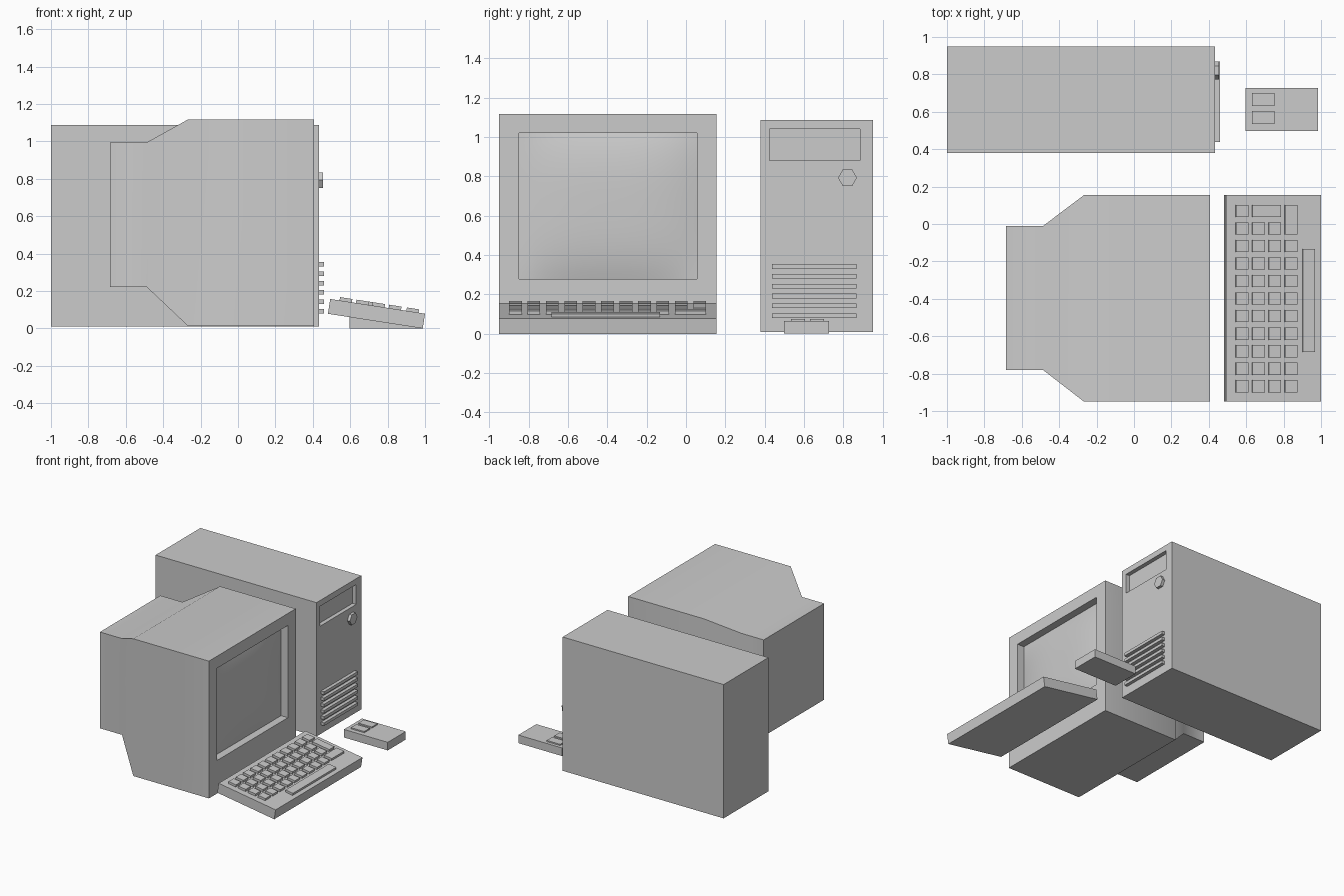
import bpy, bmesh, math
from mathutils import Matrix, Vector

if "Cube" in bpy.data.objects:
    bpy.data.objects.remove(bpy.data.objects["Cube"])


def finish(name, bm, smooth=None):
    bmesh.ops.recalc_face_normals(bm, faces=bm.faces)
    me = bpy.data.meshes.new(name)
    bm.to_mesh(me)
    bm.free()
    ob = bpy.data.objects.new(name, me)
    bpy.context.collection.objects.link(ob)
    if smooth:
        bpy.ops.object.select_all(action='DESELECT')
        ob.select_set(True)
        bpy.context.view_layer.objects.active = ob
        bpy.ops.object.shade_smooth_by_angle(angle=math.radians(smooth))
    return ob


def loft(name, sections, smooth=None, cap_front=True):
    """Skin rectangles (x, y0, y1, z0, z1) along x."""
    bm = bmesh.new()
    loops = [[bm.verts.new((x, y, z)) for y, z in
              ((y0, z0), (y1, z0), (y1, z1), (y0, z1))]
             for x, y0, y1, z0, z1 in sections]
    for a, b in zip(loops, loops[1:]):
        for i in range(4):
            j = (i + 1) % 4
            bm.faces.new((a[i], a[j], b[j], b[i]))
    bm.faces.new(loops[0])
    if cap_front:
        bm.faces.new(loops[-1])
    return finish(name, bm, smooth)


def add_box(bm, x0, x1, y0, y1, z0, z1, matrix=Matrix()):
    size = Matrix.Diagonal((x1 - x0, y1 - y0, z1 - z0, 1))
    centre = Matrix.Translation(((x0 + x1) / 2, (y0 + y1) / 2, (z0 + z1) / 2))
    bmesh.ops.create_cube(bm, size=1, matrix=matrix @ centre @ size)


def boxes(name, items, matrix=Matrix()):
    bm = bmesh.new()
    for b in items:
        add_box(bm, *b, matrix=matrix)
    return finish(name, bm)


# Tower case with recessed drive bay
FRONT = 0.433
bay = (0.425, 0.885, 0.88, 1.04)
case = (0.38, 0.95, 0.01, 1.087)
loft("tower_case", [(-1, *case), (FRONT, *case), (FRONT, *bay), (0.40, *bay)])

# Vent slats
boxes("tower_vents", [(FRONT - 0.01, 0.46, 0.438, 0.868, z - 0.012, z + 0.012)
                      for z in (0.092 + 0.05 * i for i in range(6))])

# Hexagonal power button
bm = bmesh.new()
bmesh.ops.create_cone(bm, cap_ends=True, segments=6, radius1=0.048, radius2=0.048,
                      depth=0.035, matrix=Matrix.Translation((0.438, 0.821, 0.793))
                      @ Matrix.Rotation(math.pi / 2, 4, 'Y'))
finish("power_button", bm)

# Monitor housing: tapered back, front bezel and screen recess
SX = 0.345
back = (-0.78, -0.011, 0.22, 0.995)
body = (-0.95, 0.155, 0.012, 1.117)
hole = (-0.85, 0.055, 0.278, 1.02)
loft("monitor_housing", [(-0.684, *back), (-0.487, *back), (-0.267, *body),
                         (0.406, *body), (0.406, *hole), (SX, *hole)],
     smooth=40, cap_front=False)

# Bulged screen glass
bm = bmesh.new()
bmesh.ops.create_grid(bm, x_segments=20, y_segments=20, size=1)
for v in bm.verts:
    u, w = v.co.x, v.co.y
    bulge = 0.035 * (1 - abs(u) ** 3) * (1 - abs(w) ** 3)
    v.co = Vector((SX + bulge,
                   (hole[0] + hole[1]) / 2 + u * (hole[1] - hole[0]) / 2,
                   (hole[2] + hole[3]) / 2 + w * (hole[3] - hole[2]) / 2))
glass = finish("screen", bm, smooth=40)
if glass.data.polygons[0].normal.x < 0:
    glass.data.flip_normals()

# Keyboard: local frame starts at the rear top edge and tilts down to the front
TILT = math.radians(8.8)
frame = Matrix.Translation((0.493, 0, 0.157)) @ Matrix.Rotation(TILT, 4, 'Y')
boxes("keyboard_base", [(0, 0.513, -0.95, 0.155, -0.08, 0)], frame)

# Keys: four columns by eleven rows, with two double keys at the far end
def key(c0, c1, r0, r1):
    x0, x1 = 0.544 + 0.0875 * c0, 0.544 + 0.0875 * c1 + 0.066
    y1, y0 = 0.102 - 0.0937 * r0, 0.102 - 0.0937 * r1 - 0.065
    return (*((x - 0.494) / math.cos(TILT) for x in (x0, x1)), y0, y1, -0.01, 0.018)


layout = [key(c, c, r, r) for r in range(11) for c in range(4)
          if (r, c) not in ((0, 1), (0, 2), (0, 3), (1, 3))]
layout += [key(1, 2, 0, 0), key(3, 3, 0, 1)]
boxes("keys", layout, frame)
boxes("space_bar", [(0.412, 0.478, -0.684, -0.133, -0.01, 0.018)], frame)

# Mouse and its two buttons
boxes("mouse_body", [(0.595, 0.985, 0.498, 0.727, 0, 0.065)])
boxes("mouse_buttons", [(0.63, 0.75, y, y + 0.07, 0.055, 0.075) for y in (0.535, 0.631)])
